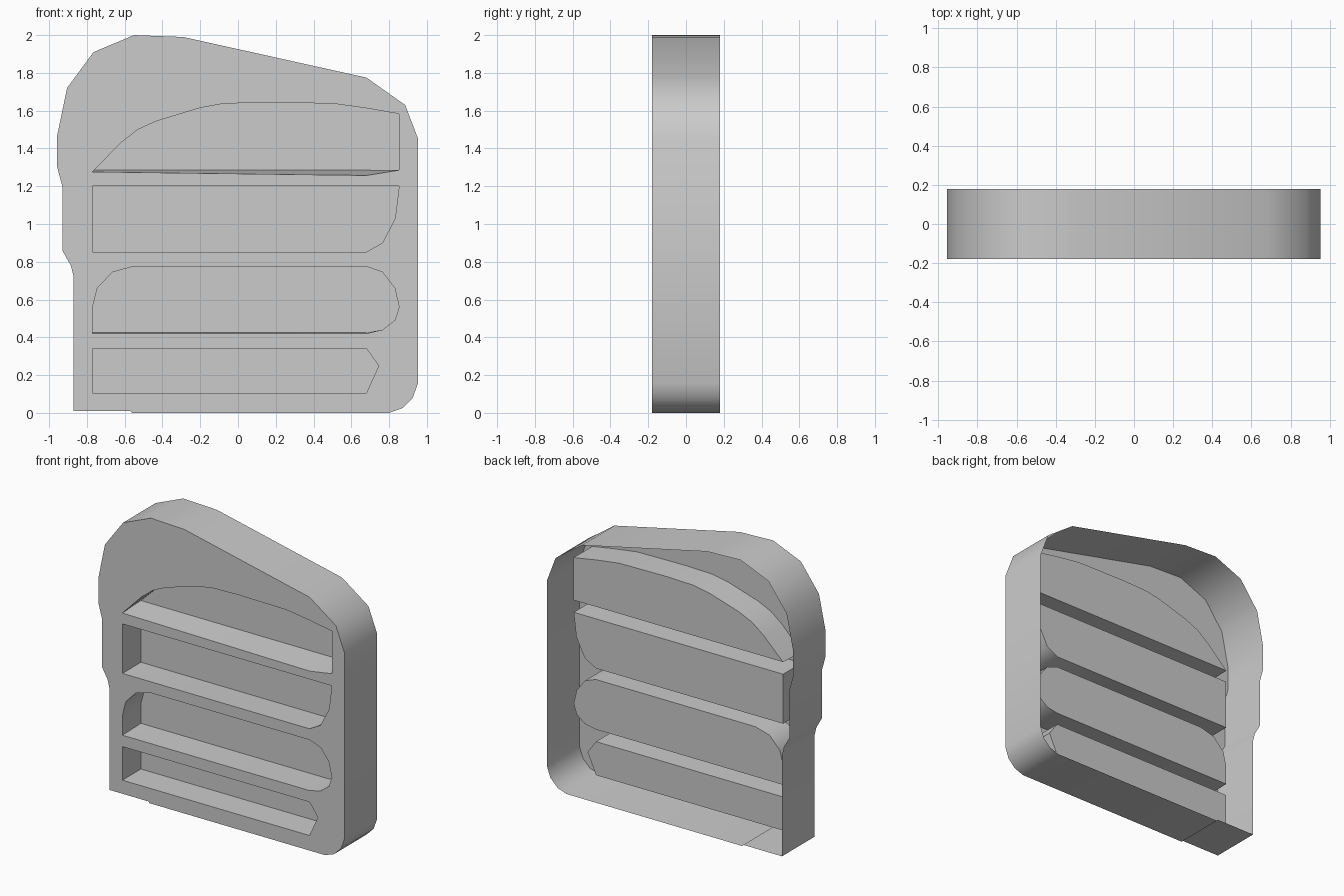
import bpy, bmesh
from math import radians

if "Cube" in bpy.data.objects:
    bpy.data.objects.remove(bpy.data.objects["Cube"])

FRONT, BACK, FLOOR = -0.18, 0.18, 0.025

# Outer silhouette (x, z)
outline = [(-.87, .01), (-.87, .72), (-.885, .78), (-.93, .86), (-.93, 1.2),
           (-.957, 1.3), (-.957, 1.47), (-.905, 1.72), (-.765, 1.91), (-.55, 2),
           (-.29, 1.99), (.68, 1.775), (.885, 1.63), (.952, 1.455), (.952, .155),
           (.925, .08), (.87, .025), (.80, 0), (-.56, 0), (-.57, .01)]

# Recessed pockets in the front plate (x, z)
pockets = [
    [(-.77, 1.276), (-.62, 1.43), (-.53, 1.5), (-.43, 1.545), (-.2, 1.615),
     (-.08, 1.637), (.12, 1.643), (.5, 1.638), (.68, 1.613), (.853, 1.583),
     (.853, 1.285), (.68, 1.257)],
    [(-.77, 1.2), (.853, 1.2), (.832, 1.03), (.765, .9), (.68, .853), (-.77, .853)],
    [(-.77, .42), (-.77, .56), (-.745, .66), (-.665, .745), (-.555, .775),
     (.68, .775), (.765, .745), (.83, .66), (.853, .56), (.83, .49),
     (.765, .44), (.68, .42)],
    [(-.77, .105), (.68, .105), (.745, .25), (.68, .34), (-.77, .34)],
]

bm = bmesh.new()


def ring(points, y):
    return [bm.verts.new((x, y, z)) for x, z in points]


def bridge(a, b):
    """Walls between two matching rings."""
    n = len(a)
    for i in range(n):
        j = (i + 1) % n
        bm.faces.new((a[i], a[j], b[j], b[i]))


# Outer rim wall, open at the back
bridge(ring(outline, FRONT), ring(outline, BACK))

# Pocket walls and floors; the top and third pockets' sills rise slightly inward
for k, pts in enumerate(pockets):
    inner = pts
    if k == 0:
        inner = [(x, max(z, 1.285)) for x, z in pts]
    elif k == 2:
        inner = [(x, max(z, .425)) for x, z in pts]
    floor = ring(inner, FLOOR)
    bridge(ring(pts, FRONT), floor)
    bm.faces.new(floor)

# Front plate filled around the pocket openings
edges = [e for e in bm.edges if all(abs(v.co.y - FRONT) < 1e-5 for v in e.verts)]
bmesh.ops.triangle_fill(bm, edges=edges, use_beauty=True, use_dissolve=False,
                        normal=(0, -1, 0))
bmesh.ops.recalc_face_normals(bm, faces=bm.faces[:])
plate = next(f for f in bm.faces if all(abs(v.co.y - FRONT) < 1e-5 for v in f.verts))
if plate.normal.y > 0:
    bmesh.ops.reverse_faces(bm, faces=bm.faces[:])

mesh = bpy.data.meshes.new("slotted_cover")
bm.to_mesh(mesh)
bm.free()
obj = bpy.data.objects.new("slotted_cover", mesh)
bpy.context.collection.objects.link(obj)
bpy.context.view_layer.objects.active = obj
obj.select_set(True)
bpy.ops.object.shade_smooth_by_angle(angle=radians(35))
